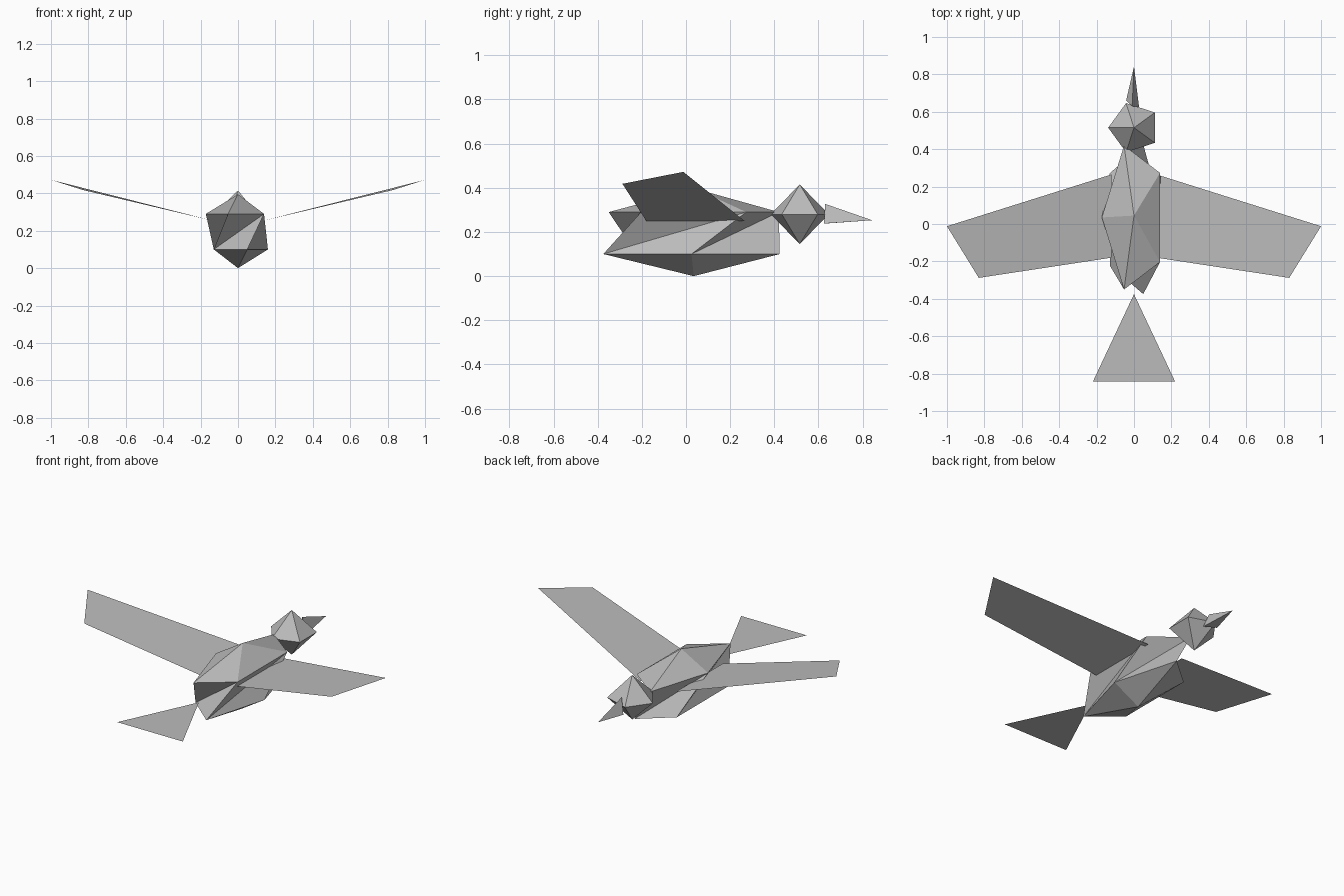
import bpy, math

if "Cube" in bpy.data.objects:
    bpy.data.objects.remove(bpy.data.objects["Cube"])

# One grey for the whole bird
grey = bpy.data.materials.new("plain grey")
grey.diffuse_color = (0.5, 0.5, 0.5, 1)
grey.use_nodes = True
grey.node_tree.nodes["Principled BSDF"].inputs["Base Color"].default_value = grey.diffuse_color


def add(name, verts, faces):
    mesh = bpy.data.meshes.new(name)
    mesh.from_pydata(verts, [], faces)
    mesh.materials.append(grey)
    obj = bpy.data.objects.new(name, mesh)
    bpy.context.collection.objects.link(obj)
    return obj


def ring(start, rx, ry, cy, z):
    """Five points around the long axis of the bird, seen from above."""
    angles = [math.radians(start + 72 * i) for i in range(5)]
    return [(rx * math.cos(a), cy + ry * math.sin(a), z) for a in angles]


# Body: two five-sided rings, joined with a twist, and a point above and below
lower = ring(0, 0.16, 0.42, 0.025, 0.1)
upper = ring(36, 0.172, 0.405, 0.035, 0.29)
verts = lower + upper + [(0, 0.035, 0), (0, 0.045, 0.395)]
faces = []
for i in range(5):
    j = (i + 1) % 5
    faces += [(10, j, i), (11, 5 + i, 5 + j),
              (i, 5 + j, 5 + i), (i, j, 5 + j)]
add("body", verts, faces)

# Head: five-sided double pyramid
verts = ring(36, 0.138, 0.138, 0.515, 0.28) + [(0, 0.515, 0.145), (0, 0.515, 0.415)]
faces = []
for i in range(5):
    j = (i + 1) % 5
    faces += [(5, j, i), (6, i, j)]
add("head", verts, faces)

# Beak: three-sided spike
add("beak", [(-0.01, 0.63, 0.327), (-0.042, 0.66, 0.24), (0.027, 0.625, 0.238), (0, 0.843, 0.253)],
    [(0, 1, 2), (0, 3, 1), (1, 3, 2), (2, 3, 0)])

# Wings: single flat sheets, raised at the tips
for side, name in ((1, "right_wing"), (-1, "left_wing")):
    verts = [(side * x, y, z) for x, y, z in
             ((0.12, 0.265, 0.25), (0.12, -0.18, 0.25), (0.83, -0.288, 0.418), (1.0, -0.012, 0.472))]
    add(name, verts, [(0, 1, 2, 3) if side > 0 else (3, 2, 1, 0)])

# Tail: flat triangle
add("tail", [(0, -0.375, 0.195), (-0.22, -0.843, 0.195), (0.22, -0.843, 0.195)], [(0, 1, 2)])
